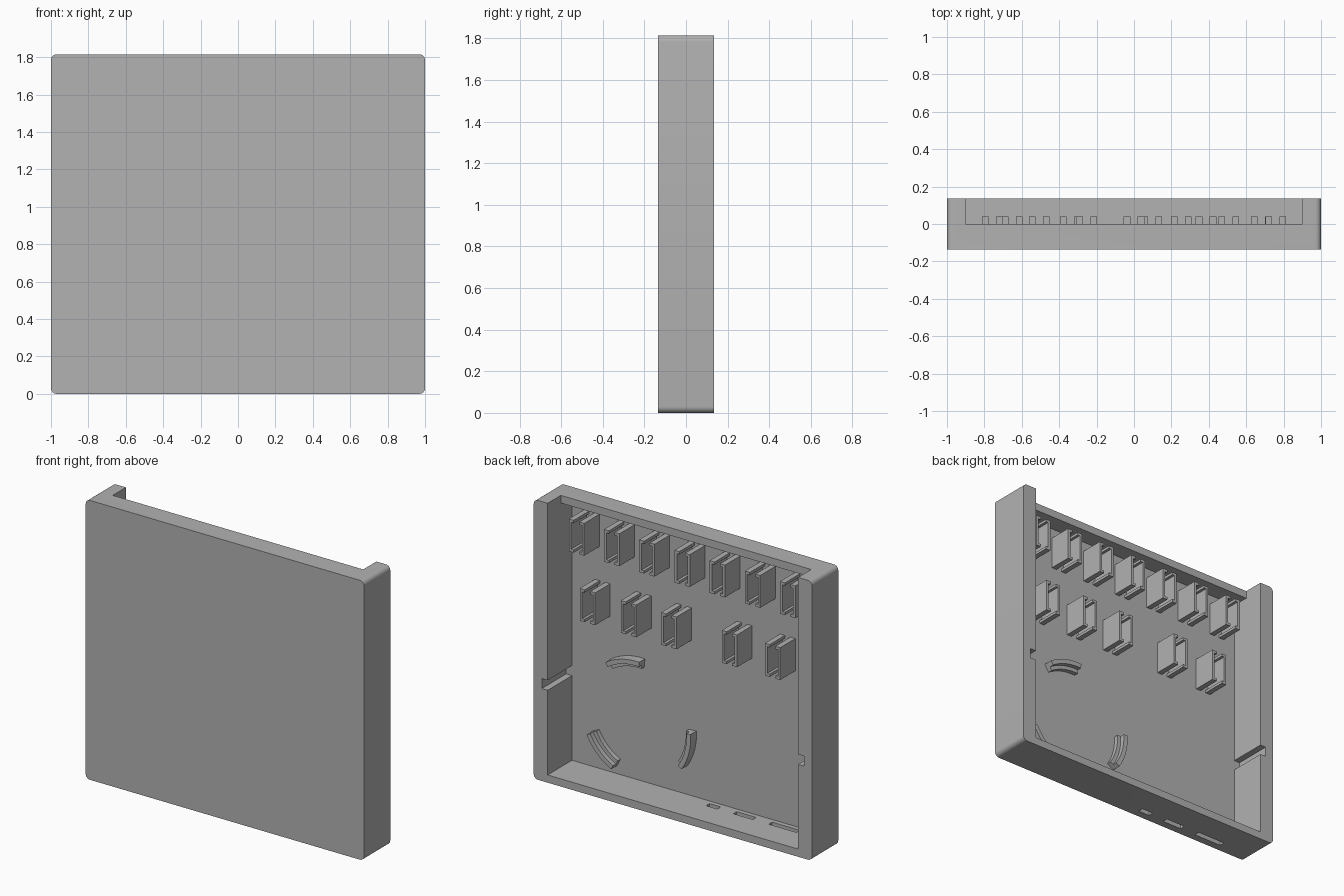
import bpy
import bmesh
import math

if "Cube" in bpy.data.objects:
    bpy.data.objects.remove(bpy.data.objects["Cube"], do_unlink=True)

HALF_DEPTH = 0.135
HEIGHT = 1.815
FLOOR = -0.115      # inner surface of the front panel
WALL = 0.9          # inner face of the side walls

grey = bpy.data.materials.new("plain_grey")
grey.use_nodes = True
grey.diffuse_color = (0.445, 0.445, 0.445, 1)
grey.node_tree.nodes["Principled BSDF"].inputs["Base Color"].default_value = grey.diffuse_color


def add_box(bm, x, y, z):
    """Box from (low, high) ranges."""
    verts = bmesh.ops.create_cube(bm, size=1)["verts"]
    for v in verts:
        for i, (low, high) in enumerate((x, y, z)):
            v.co[i] = low if v.co[i] < 0 else high
    return verts


def finish(bm, name):
    bmesh.ops.recalc_face_normals(bm, faces=bm.faces)
    mesh = bpy.data.meshes.new(name)
    bm.to_mesh(mesh)
    bm.free()
    obj = bpy.data.objects.new(name, mesh)
    bpy.context.collection.objects.link(obj)
    mesh.materials.append(grey)
    return obj


def box(name, x, y, z):
    bm = bmesh.new()
    add_box(bm, x, y, z)
    return finish(bm, name)


def carve(target, cutter):
    bpy.context.view_layer.objects.active = target
    mod = target.modifiers.new("cut", "BOOLEAN")
    mod.operation = "DIFFERENCE"
    mod.solver = "EXACT"
    mod.object = cutter
    bpy.ops.object.modifier_apply(modifier=mod.name)
    bpy.data.objects.remove(cutter, do_unlink=True)


# Housing block with its four depthwise edges rounded
bm = bmesh.new()
add_box(bm, (-1, 1), (-HALF_DEPTH, HALF_DEPTH), (0, HEIGHT))
edges = [e for e in bm.edges if abs(e.verts[0].co.y - e.verts[1].co.y) > 0.1]
bmesh.ops.bevel(bm, geom=edges, offset=0.03, segments=6, profile=0.5, affect="EDGES")
housing = finish(bm, "housing")

# Open cavity and the lowered top wall
carve(housing, box("cavity", (-WALL, WALL), (FLOOR, 0.3), (0.05, HEIGHT - 0.05)))
carve(housing, box("top_opening", (-WALL, WALL), (0, 0.3), (1.7, 2)))

# Side wall grooves and screw holes
for side in (-1, 1):
    xs = sorted((side * 0.85, side * 0.942))
    carve(housing, box("groove", xs, (FLOOR, 0.3), (0.6, 0.665)))
    for z in (0.047, 0.82):
        bm = bmesh.new()
        bmesh.ops.create_cone(bm, cap_ends=True, segments=20, radius1=0.016,
                              radius2=0.016, depth=0.16)
        for v in bm.verts:
            v.co = (side * 0.95 + v.co.x, 0.135 + v.co.z, z + v.co.y)
        carve(housing, finish(bm, "hole"))

# Connector slots through the bottom wall
for centre, width in ((-0.15, 0.08), (-0.375, 0.14), (-0.66, 0.2)):
    xs = (centre - width / 2, centre + width / 2)
    carve(housing, box("slot", xs, (-0.085, -0.05), (-0.1, 0.1)))

bpy.ops.object.select_all(action="DESELECT")
housing.select_set(True)
bpy.context.view_layer.objects.active = housing
bpy.ops.object.shade_smooth_by_angle(angle=math.radians(35))


# Paired channel clips, each a facing pair of C sections
def clip(name, centre, bottom):
    top = bottom + 0.21
    bm = bmesh.new()
    ys = (FLOOR - 0.005, 0.04)
    for side in (-1, 1):
        def span(a, b):
            return sorted((centre + side * a, centre + side * b))
        add_box(bm, span(0.038, 0.055), ys, (bottom, top))
        for z in (bottom, top - 0.018):
            add_box(bm, span(0.02, 0.038), ys, (z, z + 0.018))
    return finish(bm, name)


for i in range(7):
    clip(f"upper_clip_{i + 1}", (i - 3) * 0.253, 1.49)
for i, x in enumerate((0.68, 0.385, 0.095, -0.34, -0.65)):
    clip(f"lower_clip_{i + 1}", x, 1.06)


# Curved retainers spaced around a circle, stepped on the inside
def add_arc(bm, inner, outer, top, middle, sweep=37, steps=10):
    rings = []
    for i in range(steps + 1):
        a = math.radians(middle + sweep * (i / steps - 0.5))
        rings.append([bm.verts.new((0.4 + r * math.cos(a), y, 0.455 + r * math.sin(a)))
                      for r, y in ((inner, FLOOR - 0.005), (outer, FLOOR - 0.005),
                                   (outer, top), (inner, top))])
    for a, b in zip(rings, rings[1:]):
        for k in range(4):
            n = (k + 1) % 4
            bm.faces.new((a[k], a[n], b[n], b[k]))
    bm.faces.new(rings[0])
    bm.faces.new(rings[-1][::-1])


for i in range(3):
    bm = bmesh.new()
    add_arc(bm, 0.365, 0.395, -0.055, 75 + 120 * i)
    add_arc(bm, 0.34, 0.365, -0.085, 75 + 120 * i)
    finish(bm, f"curved_retainer_{i + 1}")
